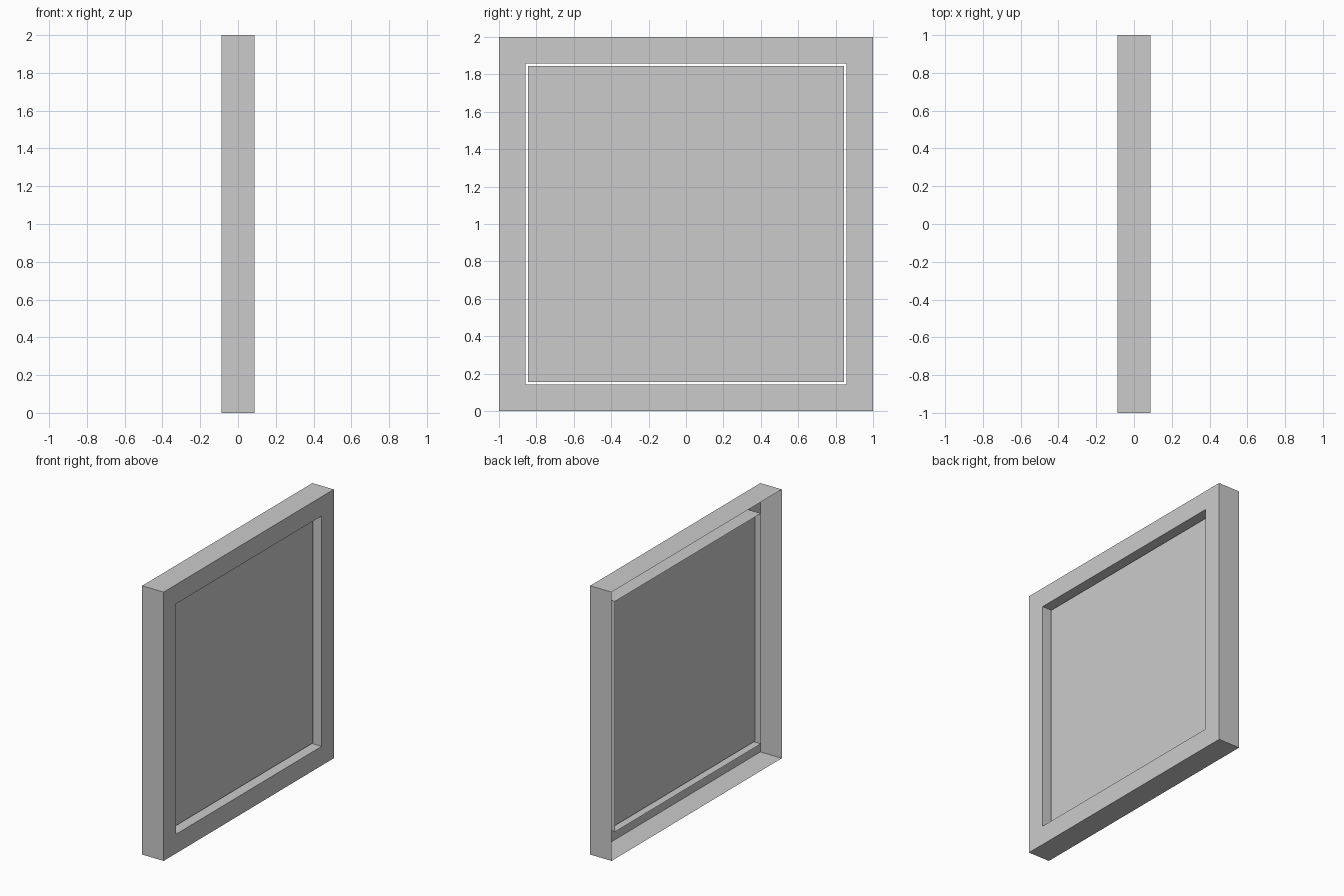
import bpy
import bmesh

cube = bpy.data.objects.get("Cube")
if cube:
    bpy.data.objects.remove(cube, do_unlink=True)

HALF_DEPTH = 0.088
OPENING = 0.857      # half size of the frame opening
PANEL = 0.844        # half size of the floating panel
LIP_BACK = -0.016    # rear edge of the lip around the opening
PANEL_X = 0.025

grey = bpy.data.materials.new("plain_grey")
grey.use_nodes = True
colour = (0.6, 0.6, 0.6, 1)
grey.diffuse_color = colour
grey.node_tree.nodes["Principled BSDF"].inputs["Base Color"].default_value = colour


def square_ring(bm, half, x):
    """Four corners of an upright square facing +x."""
    corners = ((-1, -1), (1, -1), (1, 1), (-1, 1))
    return [bm.verts.new((x, half * y, 1 + half * z)) for y, z in corners]


def make_object(name, bm):
    mesh = bpy.data.meshes.new(name)
    bm.to_mesh(mesh)
    bm.free()
    mesh.materials.append(grey)
    obj = bpy.data.objects.new(name, mesh)
    bpy.context.collection.objects.link(obj)


# Frame: thin open-backed shell with outer wall, face and inner lip
bm = bmesh.new()
profile = [(1, -HALF_DEPTH), (1, HALF_DEPTH), (OPENING, HALF_DEPTH), (OPENING, LIP_BACK)]
rings = [square_ring(bm, half, x) for half, x in profile]
for a, b in zip(rings, rings[1:]):
    for i in range(4):
        j = (i + 1) % 4
        bm.faces.new((a[i], a[j], b[j], b[i]))
make_object("frame", bm)

# Panel: flat sheet set inside the lip with a narrow gap all round
bm = bmesh.new()
bm.faces.new(square_ring(bm, PANEL, PANEL_X))
make_object("panel", bm)
